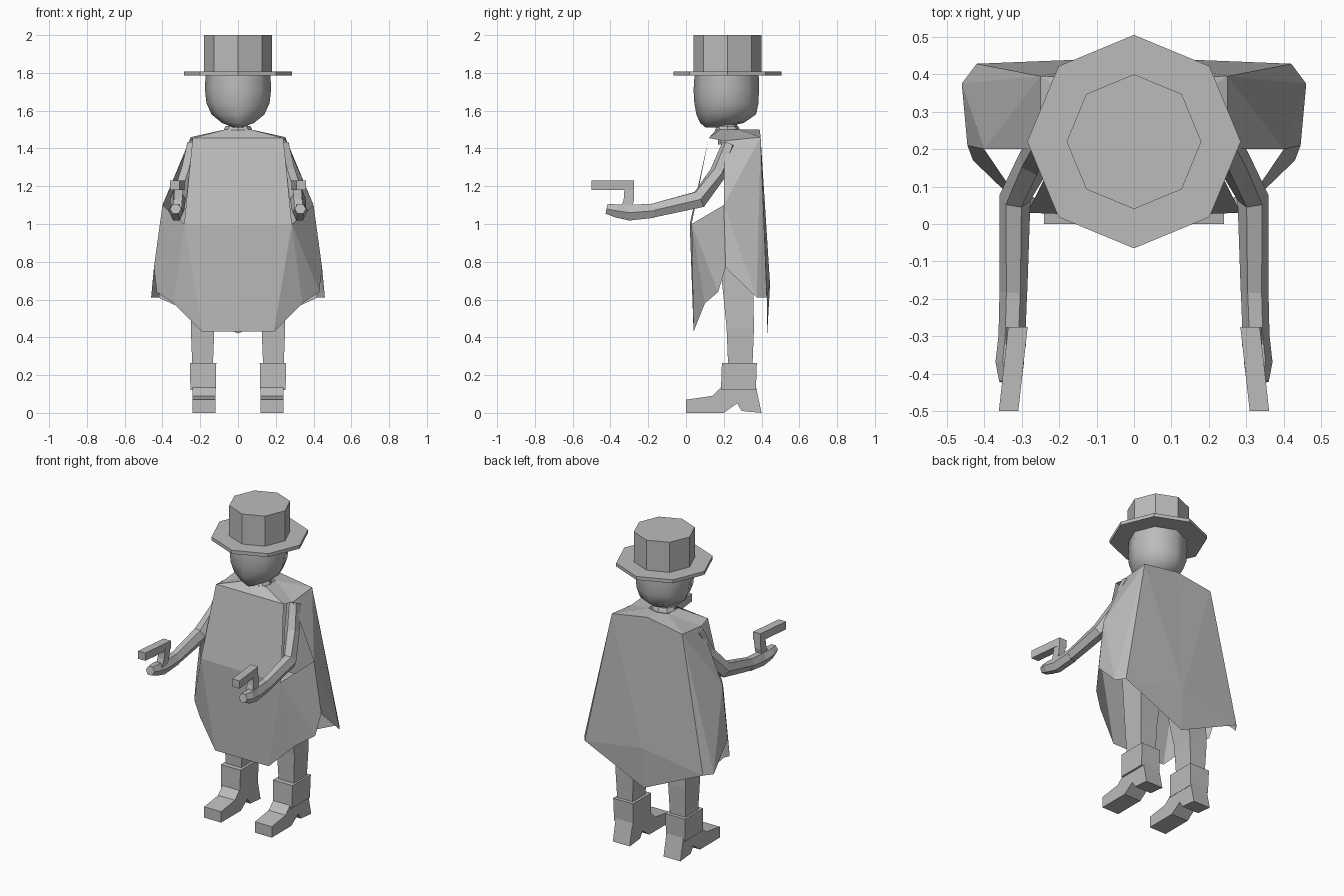
import bpy, math
from mathutils import Vector

if "Cube" in bpy.data.objects:
    bpy.data.objects.remove(bpy.data.objects["Cube"])

grey = bpy.data.materials.new("plain grey")
grey.diffuse_color = (0.5, 0.5, 0.5, 1)
grey.use_nodes = True
grey.node_tree.nodes["Principled BSDF"].inputs["Base Color"].default_value = grey.diffuse_color


def make(name, verts, faces, mirror=False, smooth=False):
    me = bpy.data.meshes.new(name)
    me.from_pydata([tuple(v) for v in verts], [], faces)
    me.materials.append(grey)
    me.update()
    ob = bpy.data.objects.new(name, me)
    bpy.context.collection.objects.link(ob)
    if mirror:
        m = ob.modifiers.new("mirror", 'MIRROR')
        m.use_clip = True
    if smooth:
        bpy.context.view_layer.objects.active = ob
        ob.select_set(True)
        bpy.ops.object.shade_smooth_by_angle(angle=math.radians(50))
        ob.select_set(False)
    return ob


def skin(name, rings, **kw):
    """Bridge equal-sized rings and cap both ends."""
    n = len(rings[0])
    verts = [v for r in rings for v in r]
    faces = [(k*n + i, k*n + (i+1) % n, (k+1)*n + (i+1) % n, (k+1)*n + i)
             for k in range(len(rings)-1) for i in range(n)]
    faces += [tuple(range(n))[::-1], tuple(range(len(verts)-n, len(verts)))]
    return make(name, verts, faces, **kw)


def stack(name, levels, n=8, **kw):
    """Vertical loft; level = (z, x centre, y centre, x radius, y radius)."""
    rings = [[(cx + rx*math.cos(2*math.pi*i/n), cy + ry*math.sin(2*math.pi*i/n), z)
              for i in range(n)] for z, cx, cy, rx, ry in levels]
    return skin(name, rings, **kw)


def boxes(name, levels, **kw):
    """Vertical square loft; level = (z, x0, x1, y0, y1)."""
    return skin(name, [[(a, c, z), (b, c, z), (b, d, z), (a, d, z)]
                       for z, a, b, c, d in levels], **kw)


def tube(name, path, n=6, **kw):
    """Tapered tube along (x, y, z, side radius, up radius) points."""
    pts = [Vector(p[:3]) for p in path]
    rings = []
    for k, p in enumerate(path):
        t = (pts[min(k+1, len(pts)-1)] - pts[max(k-1, 0)]).normalized()
        side = t.cross(Vector((0, 0, 1))).normalized()
        up = side.cross(t)
        rings.append([pts[k] + side*p[3]*math.cos(2*math.pi*i/n)
                      + up*p[4]*math.sin(2*math.pi*i/n) for i in range(n)])
    return skin(name, rings, **kw)


# Hat
stack("hat_brim", [(1.785, 0, .22, .285, .285), (1.807, 0, .22, .285, .285)])
stack("hat_crown", [(1.80, 0, .22, .18, .18), (2.0, 0, .22, .18, .18)])

# Head, tapering to a chin at the front
stack("head", [(1.51, 0, .15, .02, .045), (1.535, 0, .19, .085, .115),
               (1.58, 0, .213, .14, .158), (1.64, 0, .214, .167, .17),
               (1.71, 0, .213, .175, .173), (1.79, 0, .215, .172, .17)], smooth=True)

# Neck and collar
stack("neck", [(1.42, 0, .22, .055, .05), (1.56, 0, .22, .05, .05)])
stack("collar", [(1.47, 0, .22, .08, .07), (1.50, 0, .22, .075, .065),
                 (1.52, 0, .22, .065, .055)])

# Poncho: one half as named points, mirrored
P = {
    "cn": (0, .16, 1.50), "n": (.07, .18, 1.50), "nb": (.07, .28, 1.50), "cnb": (0, .30, 1.50),
    "ca": (0, .12, 1.455), "a": (.24, .12, 1.455), "s": (.25, .20, 1.44),
    "k": (.25, .395, 1.46), "ck": (0, .39, 1.50),
    "cb": (0, .02, 1.0), "b": (.285, .03, 1.0), "c": (.34, .10, .58),
    "h": (.19, .04, .43), "ch": (0, .04, .43),
    "d": (.40, .20, 1.10), "e": (.445, .21, .77), "f": (.43, .17, .64),
    "t": (.46, .375, .61), "g": (.42, .428, .61),
    "cm": (0, .445, .68), "cl": (0, .43, .42),
}
keys = list(P)
panels = ["cn ca a n", "n a s nb", "nb s k", "cnb nb k ck",          # yoke
          "ca cb b a", "cb ch h b", "b h c",                        # front panel
          "b c f", "b f e d",                                       # side flap
          "s d k", "k d t", "d e t", "k t g",                       # side drape
          "ck k cm", "k g cm", "cm g cl"]                           # back cape
make("poncho", P.values(), [tuple(keys.index(q) for q in p.split()) for p in panels],
     mirror=True)

# Arms and curled hands
tube("arm", [(.235, .23, 1.42, .04, .04), (.265, .17, 1.27, .045, .045),
             (.318, .07, 1.13, .042, .052), (.322, -.18, 1.07, .037, .042)], mirror=True)
tube("hand", [(.322, -.17, 1.07, .037, .043), (.326, -.30, 1.06, .036, .048),
              (.332, -.37, 1.07, .038, .04), (.33, -.42, 1.08, .03, .03)], mirror=True)

# Pistols
skin("pistol_barrel", [[(x-.026, y, 1.18), (x+.026, y, 1.18), (x+.026, y, 1.23), (x-.026, y, 1.23)]
                       for x, y in ((.335, -.50), (.31, -.275))], mirror=True)
boxes("pistol_grip", [(1.06, .30, .345, -.35, -.29), (1.13, .295, .34, -.33, -.275),
                      (1.20, .288, .335, -.325, -.275)], mirror=True)

# Legs
boxes("leg", [(.20, .135, .24, .225, .35), (.45, .125, .25, .215, .36),
              (.90, .05, .24, .17, .35)], mirror=True)

# Boots: shaft plus side profile with a heel arch
boxes("boot_shaft", [(.12, .118, .252, .185, .37), (.265, .115, .255, .19, .375)], mirror=True)
profile = [(0, 0), (.20, 0), (.27, .05), (.295, .01), (.40, 0), (.37, .14),
           (.19, .14), (.14, .09), (0, .07)]
skin("boot_foot", [[(x, y, z) for y, z in profile] for x in (.12, .24)], mirror=True)

# Consistent outward normals on closed parts
for ob in bpy.data.objects:
    bpy.context.view_layer.objects.active = ob
    bpy.ops.object.mode_set(mode='EDIT')
    bpy.ops.mesh.select_all(action='SELECT')
    bpy.ops.mesh.normals_make_consistent(inside=False)
    bpy.ops.object.mode_set(mode='OBJECT')
